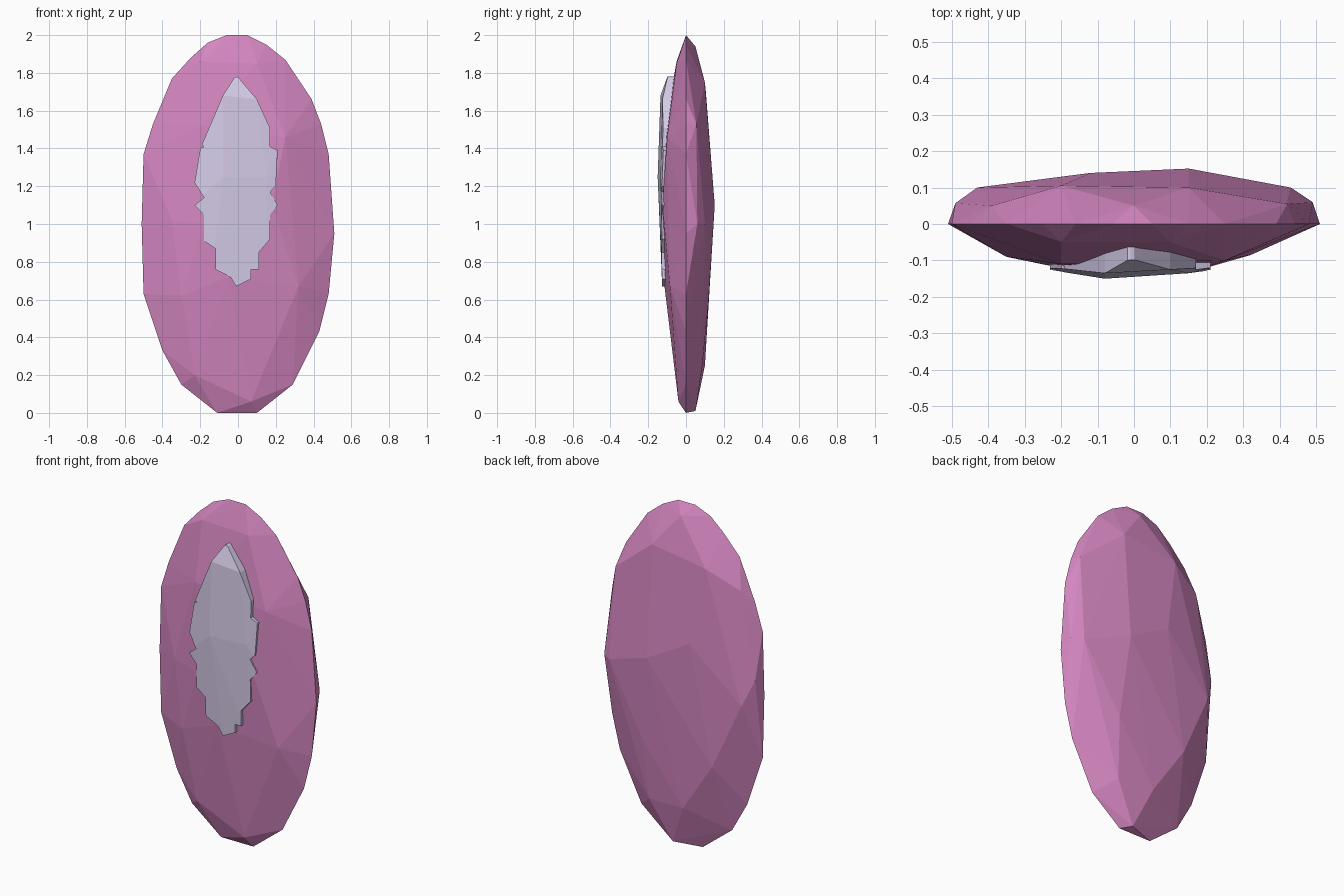
import bpy
import bmesh

if "Cube" in bpy.data.objects:
    bpy.data.objects.remove(bpy.data.objects["Cube"], do_unlink=True)


def material(name, rgb):
    mat = bpy.data.materials.new(name)
    mat.use_nodes = True
    color = (*rgb, 1)
    mat.diffuse_color = color
    mat.node_tree.nodes["Principled BSDF"].inputs["Base Color"].default_value = color
    return mat


def add_object(name, bm, mat):
    bmesh.ops.recalc_face_normals(bm, faces=bm.faces)
    mesh = bpy.data.meshes.new(name)
    bm.to_mesh(mesh)
    bm.free()
    obj = bpy.data.objects.new(name, mesh)
    bpy.context.collection.objects.link(obj)
    if mat:
        mesh.materials.append(mat)
    return obj


def faceted_hull(name, points, mat):
    bm = bmesh.new()
    for p in points:
        bm.verts.new(p)
    hull = bmesh.ops.convex_hull(bm, input=bm.verts)
    spare = {v for v in hull["geom_interior"] + hull["geom_unused"]
             if isinstance(v, bmesh.types.BMVert)}
    bmesh.ops.delete(bm, geom=list(spare), context="VERTS")
    return add_object(name, bm, mat)


pink = material("orchid pink", (0.66, 0.24, 0.53))
pale = material("pale lilac", (0.68, 0.61, 0.82))

# Body: flat faceted oval, rim outline plus front and back facet corners
rim = [(.05, 2), (.15, 1.95), (.25, 1.87), (.39, 1.66), (.44, 1.53), (.48, 1.37),
       (.51, .95), (.48, .63), (.43, .43), (.29, .15), (.1, 0), (-.11, 0),
       (-.3, .15), (-.4, .33), (-.5, .63), (-.51, 1), (-.5, 1.37), (-.45, 1.53),
       (-.35, 1.77), (-.25, 1.88), (-.16, 1.96), (-.06, 2)]
front = [(.1, -.05, 1.85), (-.2, -.05, 1.86), (-.2, -.11, 1.52), (.25, -.1, 1.46),
         (-.35, -.09, 1.02), (.32, -.085, .67), (.18, -.125, 1.1), (-.18, -.125, 1),
         (-.05, -.12, .72), (.07, -.04, .06), (-.23, -.05, .2), (-.3, -.09, .62)]
back = [(.43, .1, 1), (.15, .152, 1.1), (-.12, .14, 1.25), (-.43, .1, .95),
        (-.2, .105, 1.7), (.15, .1, 1.75), (.42, .055, 1.53), (-.39, .05, 1.6),
        (0, .05, 1.94), (.2, .12, .6), (-.25, .115, .55), (-.05, .1, .25),
        (.18, .085, .24), (.05, .05, .01), (-.49, .057, 1.1), (.49, .06, 1)]
faceted_hull("oval_body", [(x, 0, z) for x, z in rim] + front + back, pink)

# Pale front patch: shallow faceted dome trimmed to a ragged outline
dome = [(-.01, -.095, 1.79), (-.08, -.135, 1.68), (.1, -.125, 1.66),
        (-.08, -.15, 1.25), (.15, -.135, 1.25), (-.2, -.122, 1.4),
        (.22, -.118, 1.4), (-.25, -.123, 1.1), (.25, -.121, 1.1),
        (-.15, -.125, .7), (.15, -.125, .7), (0, -.125, .64)]
patch = faceted_hull("front_patch", dome + [(x, -.04, z) for x, y, z in dome], pale)

ragged = [(-.01, 1.78), (.05, 1.76), (.12, 1.68), (.17, 1.54), (.17, 1.41),
          (.21, 1.39), (.2, 1.2), (.17, 1.17), (.21, 1.1), (.17, 1.05),
          (.17, .92), (.11, .85), (.11, .76), (.07, .76), (.07, .71),
          (-.01, .67), (-.04, .72), (-.12, .76), (-.12, .87), (-.18, .91),
          (-.18, 1.05), (-.23, 1.1), (-.18, 1.14), (-.23, 1.22), (-.23, 1.39),
          (-.18, 1.41), (-.23, 1.45), (-.18, 1.5), (-.2, 1.54), (-.18, 1.68),
          (-.12, 1.75)]
bm = bmesh.new()
face = bm.faces.new([bm.verts.new((x, -.3, z)) for x, z in ragged])
side = bmesh.ops.extrude_face_region(bm, geom=[face], use_keep_orig=True)
bmesh.ops.translate(bm, vec=(0, .24, 0),
                    verts=[v for v in side["geom"] if isinstance(v, bmesh.types.BMVert)])
cutter = add_object("patch_cutter", bm, pale)
cutter.hide_render = True

trim = patch.modifiers.new("ragged_trim", "BOOLEAN")
trim.operation = "INTERSECT"
trim.solver = "EXACT"
trim.object = cutter
graph = bpy.context.evaluated_depsgraph_get()
patch.data = bpy.data.meshes.new_from_object(patch.evaluated_get(graph))
patch.modifiers.clear()
bpy.data.objects.remove(cutter, do_unlink=True)
